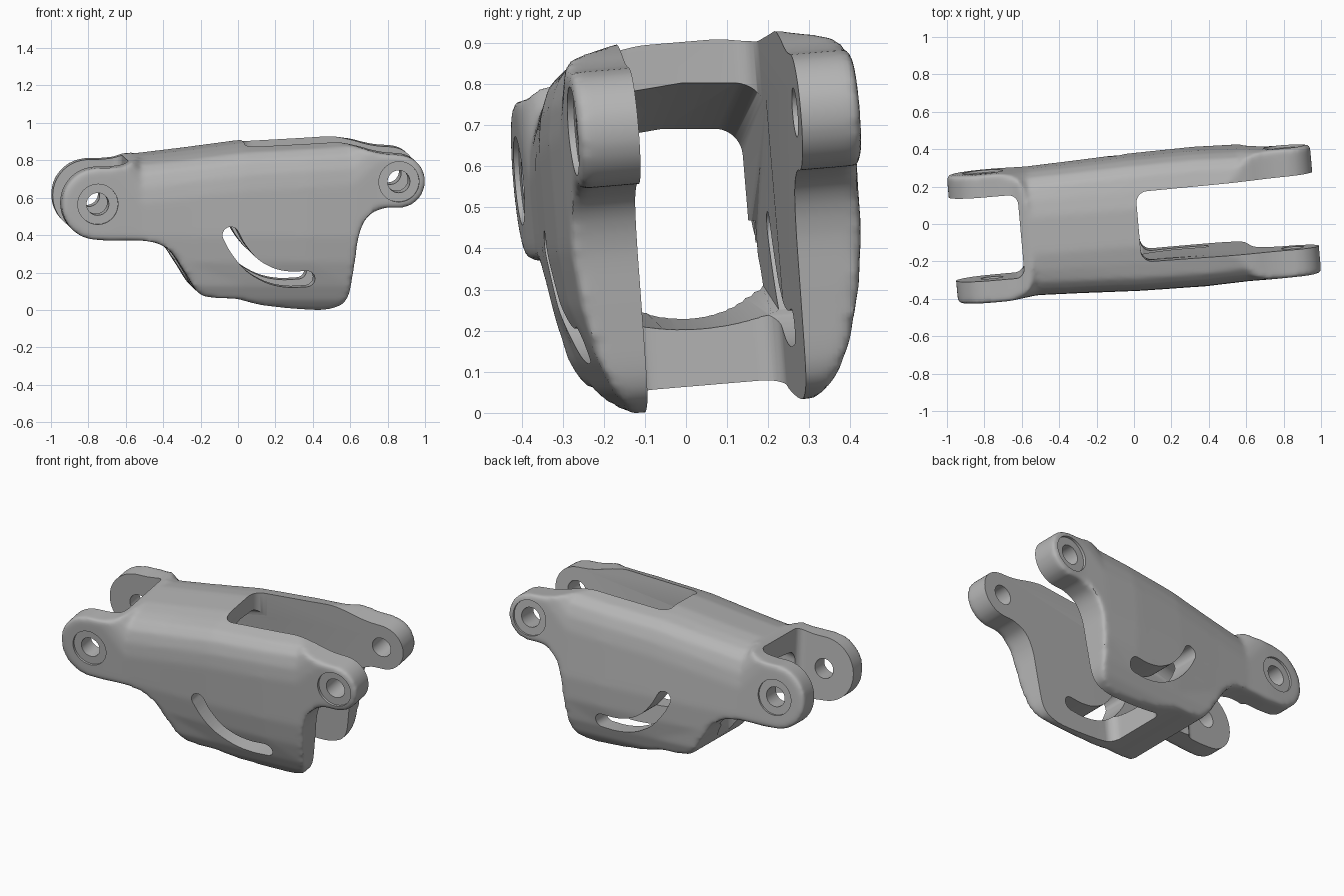
import bpy, bmesh, math
from mathutils import Vector, Matrix

if "Cube" in bpy.data.objects:
    bpy.data.objects.remove(bpy.data.objects["Cube"])

metal = bpy.data.materials.new("satin grey metal")
metal.use_nodes = True
GREY = (0.46, 0.46, 0.46, 1)
metal.diffuse_color = GREY
metal.node_tree.nodes["Principled BSDF"].inputs["Base Color"].default_value = GREY


def loft(name, rings):
    """Closed solid through matching rings of 3D points."""
    bm = bmesh.new()
    loops = [[bm.verts.new(p) for p in ring] for ring in rings]
    n = len(loops[0])
    for a, b in zip(loops, loops[1:]):
        for i in range(n):
            bm.faces.new((a[i], a[(i + 1) % n], b[(i + 1) % n], b[i]))
    bm.faces.new(loops[0])
    bm.faces.new(loops[-1])
    bmesh.ops.recalc_face_normals(bm, faces=bm.faces)
    mesh = bpy.data.meshes.new(name)
    bm.to_mesh(mesh)
    bm.free()
    obj = bpy.data.objects.new(name, mesh)
    bpy.context.collection.objects.link(obj)
    return obj


def side_prism(name, pts, y0, y1):
    return loft(name, [[(x, y, z) for x, z in pts] for y in (y0, y1)])


def plan_prism(name, pts, top=1.5):
    return loft(name, [[(x, y, z) for x, y in pts] for z in (-0.5, top)])


def arc(c, r, a0, a1, n=24):
    angles = [math.radians(a0 + (a1 - a0) * i / n) for i in range(n + 1)]
    return [(c[0] + r * math.cos(a), c[1] + r * math.sin(a)) for a in angles]


def round_rect(x0, x1, y0, y1, r):
    corners = ((x0 + r, y0 + r), (x1 - r, y0 + r), (x1 - r, y1 - r), (x0 + r, y1 - r))
    return [p for i, c in enumerate(corners) for p in arc(c, r, 180 + 90 * i, 270 + 90 * i, 8)]


def spline(pts, steps=6):
    """Smooth open curve through the points."""
    p = [Vector(q) for q in pts]
    p = [2 * p[0] - p[1]] + p + [2 * p[-1] - p[-2]]
    out = []
    for a, b, c, d in zip(p, p[1:], p[2:], p[3:]):
        for i in range(steps):
            t = i / steps
            out.append(0.5 * (2 * b + (c - a) * t + (2 * a - 5 * b + 4 * c - d) * t ** 2
                              + (3 * b - a - 3 * c + d) * t ** 3))
    return [tuple(q) for q in out] + [tuple(pts[-1])]


# Side outline: two pivot lugs joined by the belly and the back
REAR, FORE = (-0.785, 0.592), (0.83, 0.713)
belly = spline([(-0.72, 0.393), (-0.6, 0.395), (-0.48, 0.385), (-0.39, 0.335), (-0.31, 0.22),
                (-0.23, 0.105), (-0.13, 0.082), (-0.03, 0.077), (0.12, 0.04), (0.37, 0.015),
                (0.49, 0.024), (0.565, 0.08), (0.595, 0.25), (0.62, 0.43), (0.67, 0.53),
                (0.76, 0.573)])
back = spline([(0.76, 0.859), (0.69, 0.873), (0.62, 0.893), (0.5, 0.915), (0.3, 0.925),
               (0.0, 0.915), (-0.3, 0.87), (-0.55, 0.832), (-0.64, 0.797), (-0.72, 0.785)])
outline = (arc(REAR, 0.193, 90, 260) + belly + arc(FORE, 0.142, -85, 85) + back)
body = side_prism("link_body", outline, -0.6, 0.6)

# Rounded envelope: station, half width, crown height
stations = [(-1.2, 0.345, 1.05), (-0.72, 0.345, 1.03), (-0.55, 0.34, 0.835), (-0.3, 0.348, 0.865),
            (0.0, 0.36, 0.905), (0.35, 0.365, 0.925), (0.58, 0.357, 0.94), (0.74, 0.347, 1.08),
            (1.2, 0.345, 1.15)]
rings = []
for x, h, top in stations:
    half = [(0.18, -0.05), (0.235, 0.02), (0.275, 0.07), (0.31, 0.15), (h - 0.016, 0.28), (h, 0.42),
            (h, top - 0.24), (h - 0.011, top - 0.155), (h - 0.037, top - 0.085),
            (h - 0.085, top - 0.043), (0.19, top - 0.021), (0.1, top - 0.005)]
    rings.append([(x, y, z) for y, z in half] + [(x, -y, z) for y, z in reversed(half)])
envelope = loft("envelope_helper", rings)

# Tunnel under the bridge: arched roof, dished floor
rings = []
for x, floor, dish, roof in ((-1.2, 0.31, 3.2, 0.585), (0.15, 0.19, 0.6, 0.825)):
    ys = [-0.19 + 0.38 * i / 16 for i in range(17)]
    rings.append([(x, y, floor + dish * y * y) for y in ys]
                 + [(x, y, z) for y, z in arc((0.12, roof - 0.08), 0.07, 0, 80, 8)]
                 + [(x, 0, roof)]
                 + [(x, y, z) for y, z in arc((-0.12, roof - 0.08), 0.07, 100, 180, 8)])
tunnel = loft("tunnel_cutter", rings)

# Front window, rear notch, and the hollow behind the lower crossbar
window = plan_prism("window_cutter", [
    (x, y * (1 + 0.06 * max(x, 0))) for x, y in round_rect(0.02, 1.3, -0.188, 0.188, 0.06)])
notch = plan_prism("notch_cutter", round_rect(-1.4, -0.61, -0.224, 0.224, 0.05))
hollow = plan_prism("hollow_cutter", [
    (-0.55 + 0.29 * x, 0.21 * y) for x, y in arc((0, 0), 1, 0, 352.5, 47)], 0.45)

# Curved slot through both cheeks
path = [Vector(p) for p in spline([(-0.072, 0.428), (-0.03, 0.353), (0.045, 0.266),
                                   (0.145, 0.208), (0.245, 0.187), (0.341, 0.19)], 5)]
R = 0.044
sides = []
for i, p in enumerate(path):
    d = (path[min(i + 1, len(path) - 1)] - path[max(i - 1, 0)]).normalized()
    sides.append((p, d, Vector((-d.y, d.x)) * R))


def cap(p, d, turn):
    a = math.degrees(math.atan2(d.y, d.x)) - 90 + turn
    return arc(p, R, a, a + 180, 12)


slot_pts = ([tuple(p - n) for p, d, n in sides[1:-1]] + cap(path[-1], sides[-1][1], 0)
            + [tuple(p + n) for p, d, n in reversed(sides[1:-1])] + cap(path[0], sides[0][1], 180))
cutters = [tunnel, window, notch, hollow, side_prism("slot_cutter", slot_pts, -0.7, 0.7)]

# Pivot bores with shallow seats on the outer faces
for label, c in (("rear", REAR), ("fore", FORE)):
    cutters.append(side_prism(label + "_bore_cutter", arc(c, 0.06, 0, 352.5, 47), -0.7, 0.7))
    for s in (-1, 1):
        cutters.append(side_prism(label + "_seat_cutter", arc(c, 0.108, 0, 352.5, 47),
                                  s * 0.332, s * 0.6))


def boolean(cutter, operation):
    m = body.modifiers.new(cutter.name, 'BOOLEAN')
    m.object, m.operation, m.solver = cutter, operation, 'EXACT'
    cutter.hide_render = True


# Soften the outer form first, then cut the crisp openings
boolean(envelope, 'INTERSECT')
remesh = body.modifiers.new("even_skin", 'REMESH')
remesh.mode, remesh.voxel_size = 'VOXEL', 0.014
soften = body.modifiers.new("soft_edges", 'SMOOTH')
soften.factor, soften.iterations = 0.5, 9
for c in cutters:
    boolean(c, 'DIFFERENCE')

bpy.context.view_layer.update()
final = bpy.data.meshes.new_from_object(body.evaluated_get(bpy.context.evaluated_depsgraph_get()))
body.modifiers.clear()
body.data = final
for c in cutters + [envelope]:
    bpy.data.objects.remove(c)

# Set the attitude, then centre and ground
final.transform(Matrix.Rotation(math.radians(5.1), 4, 'Z') @ Matrix.Rotation(math.radians(4.8), 4, 'X'))
lo = Vector([min(v.co[i] for v in final.vertices) for i in range(3)])
hi = Vector([max(v.co[i] for v in final.vertices) for i in range(3)])
mid = (lo + hi) / 2
final.transform(Matrix.Translation((-mid.x, -mid.y, -lo.z)))

final.materials.clear()
final.materials.append(metal)
bpy.ops.object.select_all(action='DESELECT')
body.select_set(True)
bpy.context.view_layer.objects.active = body
bpy.ops.object.shade_smooth_by_angle(angle=math.radians(38))
